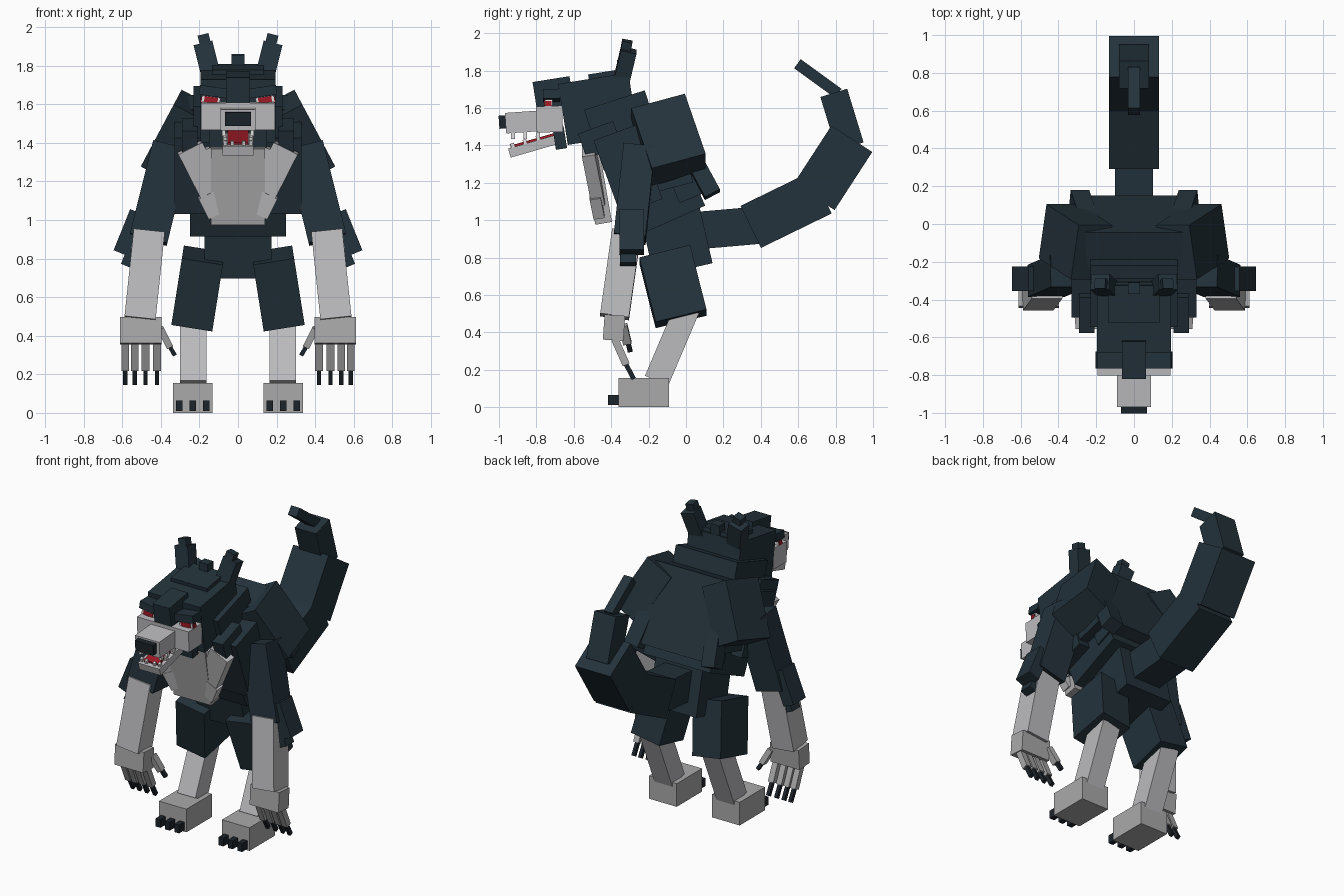
import bpy, bmesh
from math import radians
from mathutils import Matrix, Euler


def colour(name, r, g, b):
    m = bpy.data.materials.new(name)
    m.diffuse_color = (r, g, b, 1)
    return m


DARK = colour("dark slate fur", 0.017, 0.032, 0.043)
PALE = colour("pale grey fur", 0.50, 0.50, 0.52)
GREY = colour("grey skin", 0.40, 0.40, 0.40)
CLAW = colour("claw black", 0.012, 0.018, 0.024)
RED = colour("red", 0.35, 0.01, 0.02)
WHITE = colour("tooth white", 0.75, 0.75, 0.75)


def box(name, pos, size, mat, rx=0, ry=0, taper=1.0):
    """Box tilted about x (rx) then y (ry), in degrees."""
    bm = bmesh.new()
    bmesh.ops.create_cube(bm, size=1)
    rot = Euler((radians(rx), radians(ry), 0)).to_matrix().to_4x4()
    for v in bm.verts:
        if v.co.z < 0:
            v.co.x *= taper
            v.co.y *= taper
    bm.transform(Matrix.Translation(pos) @ rot @ Matrix.Diagonal((*size, 1)))
    me = bpy.data.meshes.new(name)
    bm.to_mesh(me)
    bm.free()
    me.materials.append(mat)
    ob = bpy.data.objects.new(name, me)
    bpy.context.collection.objects.link(ob)
    return ob


def pair(name, pos, size, mat, rx=0, ry=0, taper=1.0):
    """The same box on both sides of the body."""
    for side, s in (("left", 1), ("right", -1)):
        box(f"{name}_{side}", (s * pos[0], pos[1], pos[2]), size, mat, rx, s * ry, taper)


# Torso
box("pelvis", (0, -0.05, 0.89), (0.35, 0.32, 0.32), DARK, 13)
box("belly", (0, -0.19, 1.243), (0.50, 0.40, 0.54), DARK, 24)
box("upper_chest", (0, -0.31, 1.27), (0.66, 0.24, 0.42), DARK, 20)
box("back", (0, -0.04, 1.37), (0.52, 0.20, 0.52), DARK, 22)
pair("back_tuft", (0.27, 0.08, 1.25), (0.10, 0.09, 0.26), DARK, 28, -10)
pair("side_tuft", (0.27, -0.07, 1.22), (0.09, 0.20, 0.09), DARK, 15)
box("neck", (0, -0.33, 1.48), (0.46, 0.34, 0.34), DARK, 18)
pair("neck_tuft", (0.25, -0.46, 1.43), (0.08, 0.20, 0.14), DARK, 20)

# Chest fur
box("chest_fur", (0, -0.475, 1.18), (0.28, 0.09, 0.40), GREY, 10)
pair("chest_ruff", (0.18, -0.495, 1.24), (0.14, 0.07, 0.31), PALE, 10, 27)
pair("chest_ruff_upper", (0.12, -0.50, 1.31), (0.20, 0.06, 0.15), PALE, 10, 20)
pair("chest_ruff_lower", (0.14, -0.475, 1.08), (0.09, 0.06, 0.12), PALE, 10, 27)

# Arms
pair("shoulder", (0.31, -0.094, 1.43), (0.20, 0.30, 0.38), DARK, 17, -28)
pair("upper_arm", (0.405, -0.275, 1.14), (0.20, 0.17, 0.50), DARK, -6, -14)
pair("elbow_tuft", (0.565, -0.29, 0.935), (0.08, 0.13, 0.23), DARK, 0, -22)
pair("elbow_tuft_tip", (0.565, -0.31, 0.81), (0.05, 0.085, 0.10), DARK, 0, -22)
pair("forearm", (0.485, -0.35, 0.71), (0.162, 0.155, 0.46), PALE, -8, -6)
pair("hand", (0.505, -0.385, 0.425), (0.215, 0.11, 0.135), GREY, -4)
for i, x in enumerate((0.42, 0.48, 0.535, 0.585)):
    pair(f"finger_{i + 1}", (x, -0.35, 0.295), (0.04, 0.04, 0.15), GREY, 24)
    pair(f"finger_claw_{i + 1}", (x, -0.30, 0.19), (0.022, 0.025, 0.09), CLAW, 28)
pair("thumb", (0.378, -0.325, 0.39), (0.035, 0.045, 0.11), GREY, 12, 27)
pair("thumb_claw", (0.343, -0.305, 0.325), (0.022, 0.025, 0.06), CLAW, 12, 30)

# Legs
pair("thigh", (0.207, -0.07, 0.645), (0.215, 0.28, 0.36), DARK, 14, -9)
pair("shin", (0.232, -0.075, 0.335), (0.135, 0.135, 0.42), PALE, -23)
pair("foot", (0.235, -0.225, 0.078), (0.205, 0.27, 0.156), GREY)
for i, x in enumerate((0.165, 0.235, 0.305)):
    pair(f"toe_claw_{i + 1}", (x, -0.385, 0.038), (0.035, 0.065, 0.055), CLAW)

# Tail, from root to tip
for name, y, z, size, rx in (
    ("tail_root", 0.24, 0.96, (0.20, 0.35, 0.20), 5),
    ("tail_lower", 0.535, 1.056, (0.264, 0.42, 0.25), 26),
    ("tail_middle", 0.786, 1.28, (0.264, 0.37, 0.26), 57),
    ("tail_upper", 0.834, 1.537, (0.16, 0.30, 0.15), 107),
    ("tail_tip", 0.705, 1.757, (0.065, 0.27, 0.06), -36),
):
    box(name, (0, y, z), size, DARK, rx)

# Head
box("head", (0, -0.47, 1.595), (0.39, 0.38, 0.33), DARK, 9)
box("crown", (0, -0.42, 1.765), (0.27, 0.20, 0.06), DARK, 9)
box("crown_spike", (0, -0.34, 1.81), (0.065, 0.06, 0.09), DARK)
pair("ear", (0.155, -0.33, 1.81), (0.10, 0.085, 0.21), DARK, -13, 14)
pair("ear_tip", (0.172, -0.32, 1.925), (0.058, 0.055, 0.07), DARK, -10, 14)
box("face_mask", (0, -0.73, 1.54), (0.385, 0.14, 0.14), PALE, 2)
pair("brow", (0.125, -0.72, 1.665), (0.15, 0.09, 0.05), DARK, 0, -8)
box("nose_bridge", (0, -0.71, 1.68), (0.125, 0.20, 0.15), DARK, 9)
pair("eye_white", (0.14, -0.735, 1.623), (0.095, 0.04, 0.034), WHITE, 0, -8)
pair("eye", (0.14, -0.756, 1.623), (0.07, 0.008, 0.03), RED, 0, -8)
pair("eye_side", (0.189, -0.735, 1.623), (0.008, 0.03, 0.028), RED, 0, -8)

# Muzzle and jaw
box("snout", (0, -0.87, 1.525), (0.18, 0.19, 0.11), PALE, 4)
box("nose", (0, -0.975, 1.525), (0.135, 0.05, 0.07), CLAW, 4)
box("jaw", (0, -0.80, 1.40), (0.16, 0.30, 0.05), PALE, 16)
box("tongue", (0, -0.80, 1.43), (0.11, 0.26, 0.016), RED, 16)
box("throat", (0, -0.675, 1.44), (0.30, 0.06, 0.12), DARK, 9)
for i, (y, z) in enumerate(((-0.925, 1.395), (-0.86, 1.415), (-0.79, 1.435))):
    pair(f"lower_tooth_{i + 1}", (0.066, y, z), (0.018, 0.02, 0.035), WHITE, 16)
    pair(f"upper_tooth_{i + 1}", (0.074, y, 1.455), (0.018, 0.02, 0.04), WHITE)
pair("front_tooth", (0.03, -0.93, 1.395), (0.018, 0.018, 0.03), WHITE, 16)
